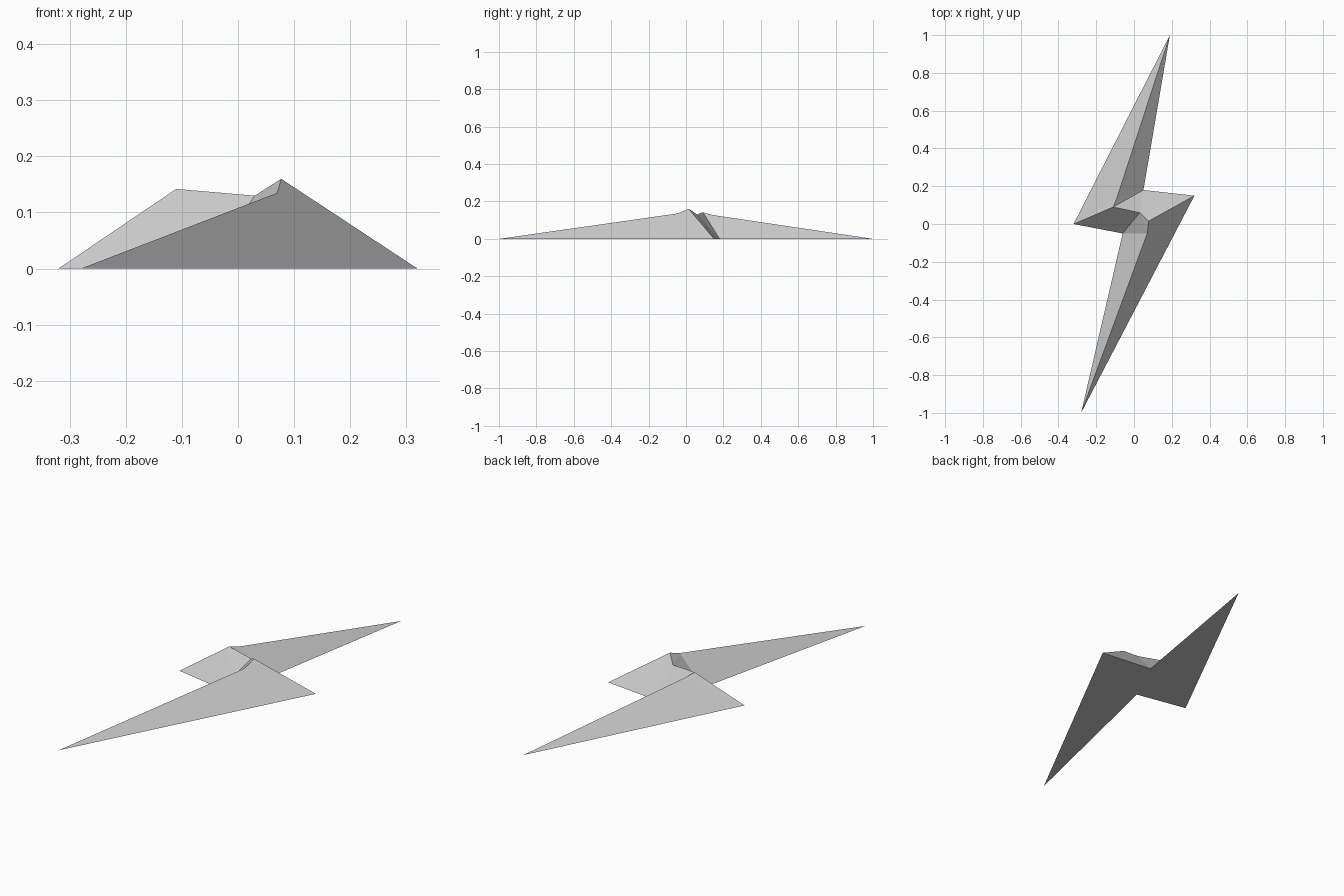
import bpy
import bmesh

cube = bpy.data.objects.get("Cube")
if cube:
    bpy.data.objects.remove(cube, do_unlink=True)

# Single grey material
grey = bpy.data.materials.new("stone grey")
grey.use_nodes = True
color = (0.6, 0.6, 0.6, 1)
grey.diffuse_color = color
grey.node_tree.nodes["Principled BSDF"].inputs["Base Color"].default_value = color

# Flat outline of the bolt, then the raised ridge points
outline = {
    "back_tip": (0.19, 1.0, 0), "back_notch": (0.05, 0.18, 0),
    "left_corner": (0.32, 0.15, 0), "front_tip": (-0.28, -1.0, 0),
    "front_notch": (-0.06, -0.05, 0), "right_corner": (-0.32, 0, 0),
}
ridge = {
    "right_peak": (-0.11, 0.09, 0.142), "back_spine": (-0.09, 0.14, 0.128),
    "saddle": (0.03, 0.06, 0.13),
    "left_peak": (0.077, 0.015, 0.16), "front_spine": (0.07, -0.05, 0.135),
}

# Sloping facets joining the outline to the ridge
facets = [
    # back blade
    "right_corner right_peak back_spine", "right_corner back_spine back_tip",
    "back_spine back_notch back_tip", "right_peak back_notch back_spine",
    # left wing
    "right_peak saddle back_notch", "saddle left_corner back_notch",
    "saddle left_peak left_corner",
    # right wing
    "right_corner front_notch right_peak", "front_notch saddle right_peak",
    # front blade
    "front_notch front_tip front_spine", "front_notch front_spine saddle",
    "saddle front_spine left_peak", "front_tip left_corner front_spine",
    "front_spine left_corner left_peak",
]

bm = bmesh.new()
verts = {name: bm.verts.new(co) for name, co in {**outline, **ridge}.items()}
for facet in facets:
    bm.faces.new([verts[name] for name in facet.split()])
# Flat underside
bm.faces.new([verts[name] for name in outline])
bmesh.ops.recalc_face_normals(bm, faces=bm.faces[:])

mesh = bpy.data.meshes.new("lightning_bolt")
bm.to_mesh(mesh)
bm.free()
mesh.materials.append(grey)
bolt = bpy.data.objects.new("lightning_bolt", mesh)
bpy.context.collection.objects.link(bolt)
